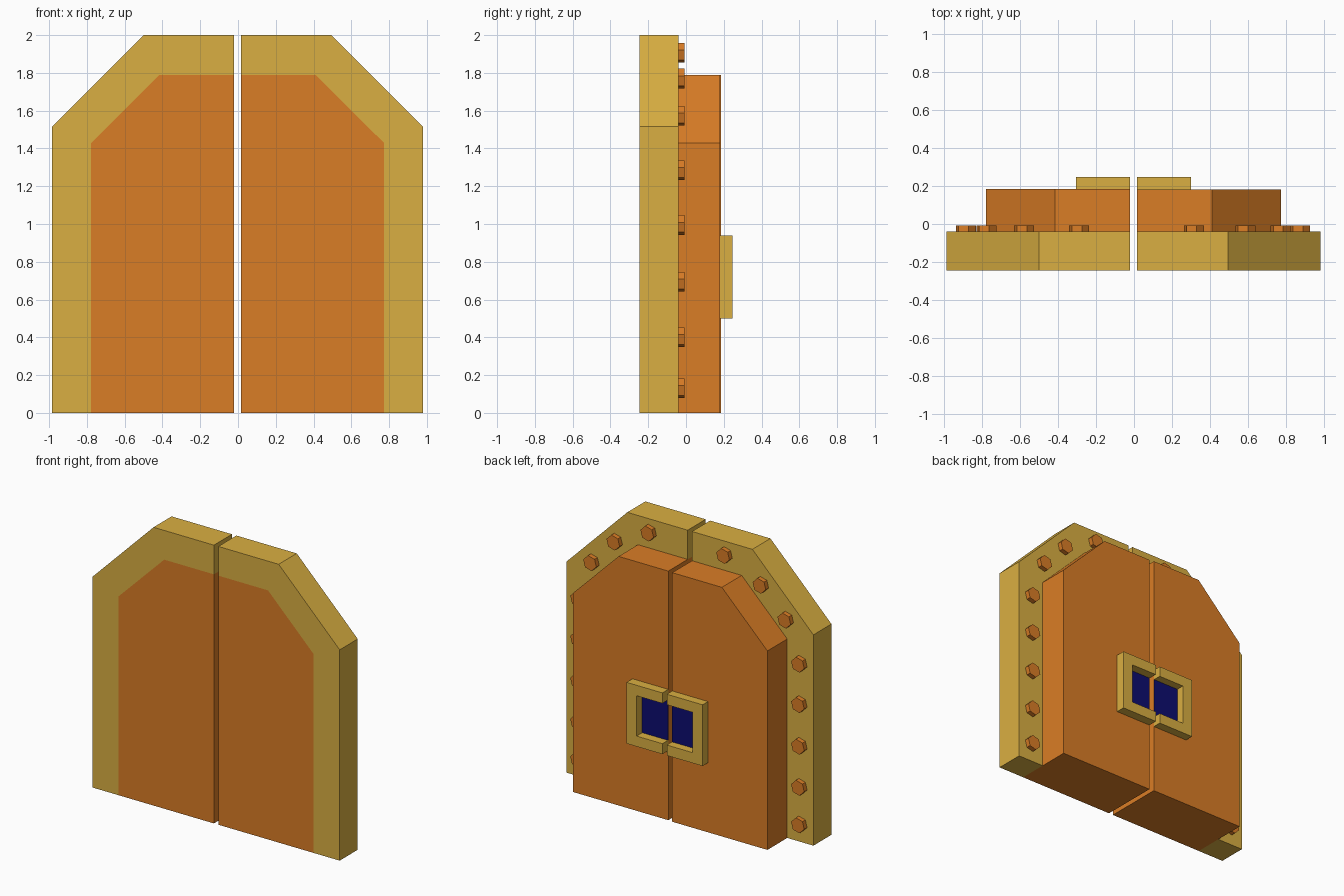
import bpy, bmesh, math

cube = bpy.data.objects.get("Cube")
if cube:
    bpy.data.objects.remove(cube, do_unlink=True)


def material(name, rgb):
    m = bpy.data.materials.new(name)
    m.use_nodes = True
    m.diffuse_color = (*rgb, 1)
    m.node_tree.nodes["Principled BSDF"].inputs["Base Color"].default_value = (*rgb, 1)
    return m


GOLD = material("gold", (0.70, 0.43, 0.054))
ORANGE = material("orange", (0.70, 0.205, 0.019))
NAVY = material("navy", (0.004, 0.004, 0.16))


def extrude(name, outline, y0, y1, mat):
    """Prism from an (x, z) outline, running from y0 to y1."""
    bm = bmesh.new()
    face = bm.faces.new([bm.verts.new((x, y0, z)) for x, z in outline])
    new = bmesh.ops.extrude_face_region(bm, geom=[face])["geom"]
    moved = [g for g in new if isinstance(g, bmesh.types.BMVert)]
    bmesh.ops.translate(bm, verts=moved, vec=(0, y1 - y0, 0))
    bmesh.ops.recalc_face_normals(bm, faces=bm.faces)
    mesh = bpy.data.meshes.new(name)
    bm.to_mesh(mesh)
    bm.free()
    mesh.materials.append(mat)
    ob = bpy.data.objects.new(name, mesh)
    bpy.context.collection.objects.link(ob)
    return ob


# Half outlines, from the central gap outwards
GAP = 0.015
FRONT, FRAME_BACK, HANDLE_BACK = -0.245, -0.04, 0.247
PANEL = [(GAP, 0), (0.772, 0), (0.772, 1.43), (0.41, 1.79), (GAP, 1.79)]
FRAME = [(0.772, 0), (0.98, 0), (0.98, 1.515), (0.495, 2), (GAP, 2),
         (GAP, 1.79), (0.41, 1.79), (0.772, 1.43)]
HANDLE = [(GAP, 0.5), (0.30, 0.5), (0.30, 0.94), (GAP, 0.94),
          (GAP, 0.865), (0.22, 0.865), (0.22, 0.575), (GAP, 0.575)]
SCREEN = [(GAP, 0.575), (0.22, 0.575), (0.22, 0.865), (GAP, 0.865)]
BOLT_Z = [0.13, 0.40, 0.695, 0.995, 1.285, 1.573, 1.77, 1.907]

# side name, mirror sign, x shift, panel back depth, bolt x: column then arch
SIDES = [("left", 1, 0.0, 0.18, [0.873] * 5 + [0.77, 0.585, 0.315]),
         ("right", -1, -0.005, 0.185, [-0.883] * 5 + [-0.775, -0.577, -0.288])]

for side, sign, shift, panel_back, bolt_x in SIDES:
    def place(outline):
        return [(sign * x + shift, z) for x, z in outline]

    # Door leaf and its surrounding border
    extrude(f"{side}_door_panel", place(PANEL), FRONT, panel_back, ORANGE)
    extrude(f"{side}_door_frame", place(FRAME), FRONT, FRAME_BACK, GOLD)

    # Lock surround with a dark plate in the recess
    extrude(f"{side}_lock_surround", place(HANDLE), panel_back, HANDLE_BACK, GOLD)
    extrude(f"{side}_lock_plate", place(SCREEN), panel_back, panel_back + 0.003, NAVY)

    # Hexagonal bolts along the border
    for i, (bx, bz) in enumerate(zip(bolt_x, BOLT_Z), 1):
        angles = [math.radians(15 + 60 * k) for k in range(6)]
        hexagon = [(bx + 0.054 * math.cos(a), bz + 0.054 * math.sin(a)) for a in angles]
        extrude(f"{side}_bolt_{i}", hexagon, FRAME_BACK, -0.007, ORANGE)
